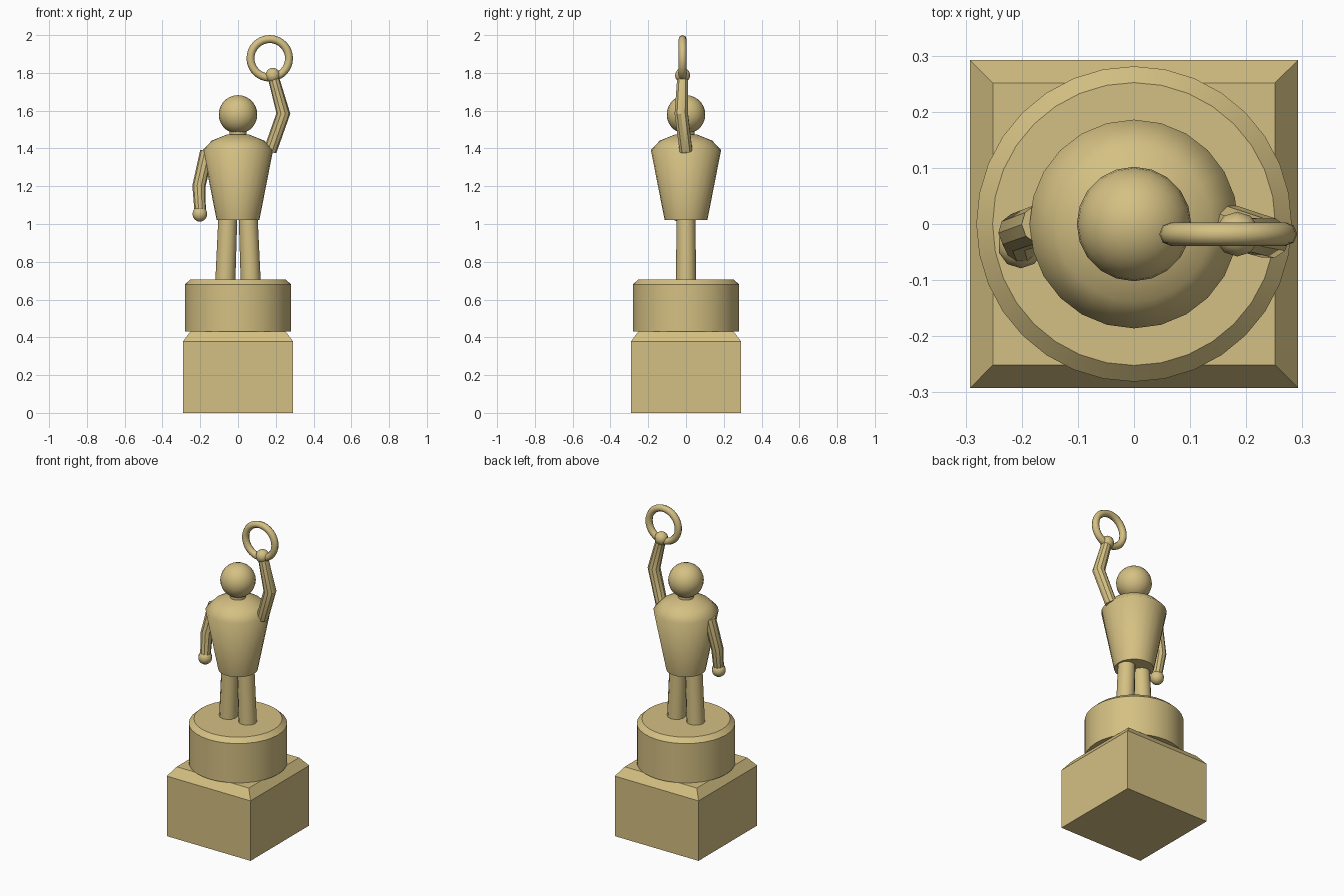
import bpy, bmesh, math
from mathutils import Matrix

if "Cube" in bpy.data.objects:
    bpy.data.objects.remove(bpy.data.objects["Cube"])

gold = bpy.data.materials.new("pale_gold")
gold.diffuse_color = (0.665, 0.53, 0.227, 1)
gold.use_nodes = True
gold.node_tree.nodes["Principled BSDF"].inputs["Base Color"].default_value = gold.diffuse_color


def finish(obj, angle=35):
    """Give the object its colour and smooth shading with sharp edges."""
    obj.data.materials.clear()
    obj.data.materials.append(gold)
    bpy.ops.object.select_all(action='DESELECT')
    obj.select_set(True)
    bpy.context.view_layer.objects.active = obj
    bpy.ops.object.shade_smooth_by_angle(angle=math.radians(angle))
    return obj


def from_bmesh(name, bm, angle=35):
    bmesh.ops.recalc_face_normals(bm, faces=bm.faces)
    mesh = bpy.data.meshes.new(name)
    bm.to_mesh(mesh)
    bm.free()
    obj = bpy.data.objects.new(name, mesh)
    bpy.context.collection.objects.link(obj)
    return finish(obj, angle)


def lathe(name, profile, sides, turn=0.0, angle=35):
    """Stack of (radius, height) rings around the z axis, capped at both ends."""
    bm = bmesh.new()
    rings = []
    for r, z in profile:
        rings.append([bm.verts.new((r * math.cos(turn + math.tau * i / sides),
                                    r * math.sin(turn + math.tau * i / sides), z))
                      for i in range(sides)])
    for a, b in zip(rings, rings[1:]):
        for i in range(sides):
            j = (i + 1) % sides
            bm.faces.new((a[i], a[j], b[j], b[i]))
    bm.faces.new(rings[0][::-1])
    bm.faces.new(rings[-1])
    return from_bmesh(name, bm, angle)


def ball(name, centre, r, u, v):
    bm = bmesh.new()
    bmesh.ops.create_uvsphere(bm, u_segments=u, v_segments=v, radius=r,
                              matrix=Matrix.Translation(centre))
    return from_bmesh(name, bm, 60)


def limb(name, points, res=3):
    """Capped tube through (x, y, z, radius) points."""
    curve = bpy.data.curves.new(name, 'CURVE')
    curve.dimensions = '3D'
    curve.bevel_depth = 1.0
    curve.bevel_resolution = res
    curve.use_fill_caps = True
    spline = curve.splines.new('POLY')
    spline.points.add(len(points) - 1)
    for p, (x, y, z, r) in zip(spline.points, points):
        p.co = (x, y, z, 1)
        p.radius = r
    obj = bpy.data.objects.new(name, curve)
    bpy.context.collection.objects.link(obj)
    bpy.ops.object.select_all(action='DESELECT')
    obj.select_set(True)
    bpy.context.view_layer.objects.active = obj
    bpy.ops.object.convert(target='MESH')
    return finish(bpy.context.view_layer.objects.active)


# Plinth: square block with chamfered top, then a round drum
q = math.sqrt(2)
lathe("base_block", [(0.292 * q, 0), (0.292 * q, 0.378), (0.251 * q, 0.432)],
      4, math.pi / 4, 20)
lathe("drum", [(0.281, 0.432), (0.281, 0.68), (0.252, 0.707)], 32, 0, 25)

# Legs, slightly spread at the feet
for side, label in ((-1, "left_leg"), (1, "right_leg")):
    limb(label, [(side * 0.067, 0, 0.70, 0.053), (side * 0.053, 0, 1.06, 0.05)], 4)

# Torso, neck and head
lathe("torso", [(0.113, 1.02), (0.186, 1.392), (0.138, 1.442), (0.06, 1.473)],
      24, 0, 60)
lathe("neck", [(0.045, 1.44), (0.045, 1.53)], 16)
ball("head", (0, 0, 1.58), 0.102, 20, 14)

# Lowered arm
limb("lowered_arm", [(-0.165, 0, 1.385, 0.036), (-0.207, -0.015, 1.2, 0.035),
                     (-0.2, -0.04, 1.06, 0.03)])
ball("lowered_hand", (-0.202, -0.038, 1.053), 0.041, 10, 8)

# Raised arm
limb("raised_arm", [(0.17, 0, 1.387, 0.035), (0.24, -0.025, 1.585, 0.037),
                    (0.185, -0.018, 1.785, 0.029)])
ball("raised_hand", (0.184, -0.018, 1.787), 0.04, 10, 8)

# Ring held upright in the raised hand
bpy.ops.mesh.primitive_torus_add(major_segments=32, minor_segments=8,
                                 major_radius=0.102, minor_radius=0.021,
                                 location=(0.168, -0.018, 1.877),
                                 rotation=(math.pi / 2, 0, 0))
ring = bpy.context.object
ring.name = "held_ring"
finish(ring, 60)
